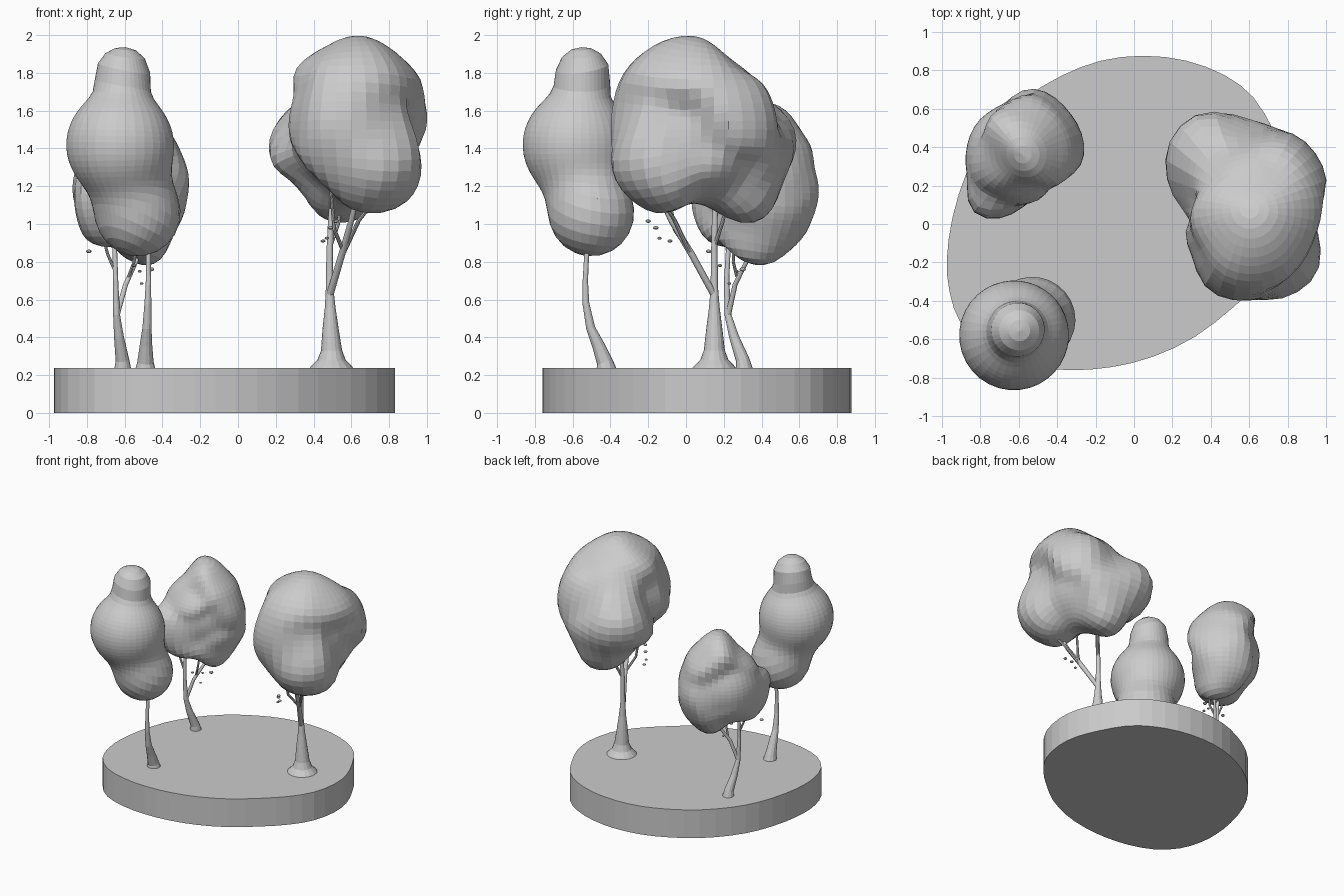
import bpy, bmesh, math, random
from mathutils import Vector

random.seed(3)


def finish(bm, name):
    bmesh.ops.recalc_face_normals(bm, faces=bm.faces)
    me = bpy.data.meshes.new(name)
    bm.to_mesh(me)
    bm.free()
    ob = bpy.data.objects.new(name, me)
    bpy.context.collection.objects.link(ob)
    return ob


def shaped_sphere(name, centre, radius_of):
    """Sphere whose radius varies with direction."""
    c = Vector(centre)
    bm = bmesh.new()
    bmesh.ops.create_uvsphere(bm, u_segments=36, v_segments=30, radius=1)
    for v in bm.verts:
        d = v.co.normalized()
        v.co = c + d * radius_of(c, d)
    return finish(bm, name)


def lumpy_crown(name, centre, tips, sharp=15):
    """Crown blended smoothly through a few surface points."""
    rel = [Vector(t) - Vector(centre) for t in tips]
    dirs = [r.normalized() for r in rel]
    lens = [r.length for r in rel]

    def radius_of(c, d):
        w = [math.exp(sharp * (d.dot(n) - 1)) for n in dirs]
        return sum(a * l for a, l in zip(w, lens)) / sum(w)

    # counteract the averaging so the surface really reaches the points
    for _ in range(3):
        err = [r.length - radius_of(None, n) for r, n in zip(rel, dirs)]
        lens = [l + 0.6 * e for l, e in zip(lens, err)]
    return shaped_sphere(name, centre, radius_of)


def ball_crown(name, centre, balls, k=30):
    """Crown wrapped onto a soft union of (x, y, z, radius) balls."""
    balls = [(Vector(b[:3]), b[3]) for b in balls]

    def radius_of(c, d):
        t = 1.0
        for _ in range(80):
            p = c + d * t
            t += math.log(sum(math.exp(-k * ((p - b).length - r)) for b, r in balls)) / k
        return t

    return shaped_sphere(name, centre, radius_of)


def limb(name, points, sides=12):
    """Tapered tube through (x, y, z, radius) points."""
    bm = bmesh.new()
    ps = [Vector(p[:3]) for p in points]
    rings = []
    for i, p in enumerate(ps):
        d = (ps[min(i + 1, len(ps) - 1)] - ps[max(i - 1, 0)]).normalized()
        if i == 0:
            d = Vector((0, 0, 1))
        u = Vector((0, 1, 0)).cross(d).normalized()
        w = d.cross(u)
        rings.append([bm.verts.new(p + points[i][3] * (u * math.cos(a) + w * math.sin(a)))
                      for a in (2 * math.pi * j / sides for j in range(sides))])
    for a, b in zip(rings, rings[1:]):
        for j in range(sides):
            bm.faces.new((a[j], a[(j + 1) % sides], b[(j + 1) % sides], b[j]))
    bm.faces.new(rings[0])
    bm.faces.new(rings[-1])
    return finish(bm, name)


def leaves(name, spots):
    """Small flattened loose leaves."""
    bm = bmesh.new()
    for s in spots:
        made = bmesh.ops.create_icosphere(bm, subdivisions=2, radius=1)["verts"]
        r = random.uniform(0.01, 0.018)
        for v in made:
            v.co = Vector(s) + Vector((v.co.x * r, v.co.y * r, v.co.z * r * 0.65))
    return finish(bm, name)


# Island slab: irregular rounded outline, extruded
outline = [(0.05, 0.875), (0.27, 0.85), (0.47, 0.775), (0.62, 0.66), (0.73, 0.48),
           (0.81, 0.29), (0.83, 0.1), (0.785, -0.11), (0.675, -0.28), (0.52, -0.43),
           (0.32, -0.585), (0.1, -0.69), (-0.12, -0.745), (-0.34, -0.76), (-0.56, -0.735),
           (-0.76, -0.66), (-0.9, -0.52), (-0.96, -0.35), (-0.973, -0.18), (-0.945, 0.03),
           (-0.87, 0.27), (-0.75, 0.47), (-0.58, 0.645), (-0.38, 0.77), (-0.17, 0.85)]
n = len(outline)
pts = []
for i in range(n):
    a, b, c, d = (Vector(outline[(i + j) % n]) for j in (-1, 0, 1, 2))
    pts += [b, (b + c) * 0.5625 - (a + d) * 0.0625]
bm = bmesh.new()
face = bm.faces.new([bm.verts.new((p.x, p.y, 0)) for p in pts])
ext = bmesh.ops.extrude_face_region(bm, geom=[face])["geom"]
for v in ext:
    if isinstance(v, bmesh.types.BMVert):
        v.co.z = 0.238
if not any(f.calc_center_median().z < 0.01 for f in bm.faces):
    bm.faces.new([v for v in bm.verts if v.co.z < 0.01])
finish(bm, "island_base")

# Large tree on the right
lumpy_crown("large_tree_crown", (0.6, 0.08, 1.5), [
    (0.67, 0, 2.0), (0.84, 0.05, 1.9), (0.42, 0, 1.91), (0.6, -0.28, 1.86),
    (0.62, 0.24, 1.87), (0.43, -0.36, 1.62), (0.6, -0.4, 1.5), (0.8, -0.32, 1.48),
    (0.84, -0.37, 1.24), (0.94, -0.22, 1.25), (0.92, 0, 1.45), (0.94, 0.34, 1.62),
    (0.83, 0.46, 1.6), (0.62, 0.46, 1.58), (0.61, 0.52, 1.28), (0.4, 0.57, 1.36),
    (0.21, 0.5, 1.42), (0.18, 0.38, 1.4), (0.29, 0.15, 1.55), (0.31, -0.15, 1.6),
    (0.5, -0.32, 1.28), (0.41, 0, 1.24), (0.33, 0.3, 1.2), (0.5, 0.4, 1.02),
    (0.6, 0.1, 1.1), (0.75, -0.26, 1.12), (0.83, 0.2, 1.22), (0.34, 0.3, 1.68)])
limb("large_tree_trunk", [
    (0.495, 0.15, 0.23, 0.122), (0.495, 0.15, 0.25, 0.105), (0.495, 0.15, 0.28, 0.075),
    (0.495, 0.15, 0.33, 0.056), (0.49, 0.15, 0.45, 0.042), (0.488, 0.15, 0.56, 0.028),
    (0.485, 0.15, 0.66, 0.02), (0.485, 0.15, 0.85, 0.017), (0.5, 0.155, 1.2, 0.014)], 16)
limb("large_tree_branch_front", [
    (0.485, 0.15, 0.62, 0.02), (0.55, 0.03, 0.84, 0.018), (0.6, -0.08, 1.02, 0.015),
    (0.64, -0.16, 1.2, 0.013)])
limb("large_tree_twig_left", [(0.56, 0.02, 0.85, 0.012), (0.51, -0.06, 0.97, 0.01),
                              (0.49, -0.1, 1.2, 0.008)], 8)
limb("large_tree_twig_right", [(0.56, 0.02, 0.85, 0.013), (0.64, -0.06, 1.02, 0.011),
                               (0.75, -0.15, 1.16, 0.009)], 8)
limb("large_tree_twig_back", [(0.487, 0.15, 0.88, 0.012), (0.53, 0.19, 1.0, 0.01),
                              (0.56, 0.24, 1.18, 0.008)], 8)
leaves("large_tree_leaves", [(0.47, -0.14, 0.925), (0.52, -0.2, 1.015), (0.45, -0.085, 0.91),
                             (0.49, -0.16, 0.98)])

# Small tree at the back left
lumpy_crown("small_tree_crown", (-0.58, 0.36, 1.2), [
    (-0.56, 0.43, 1.65), (-0.71, 0.29, 1.5), (-0.4, 0.4, 1.52), (-0.5, 0.58, 1.5),
    (-0.27, 0.37, 1.3), (-0.36, 0.59, 1.28), (-0.5, 0.69, 1.1), (-0.71, 0.61, 1.2),
    (-0.83, 0.5, 1.25), (-0.86, 0.26, 1.1), (-0.82, 0.08, 1.03), (-0.7, 0.04, 1.06),
    (-0.55, 0.11, 1.15), (-0.4, 0.22, 1.18), (-0.6, 0.14, 1.38), (-0.34, 0.43, 0.94),
    (-0.45, 0.38, 0.77), (-0.5, 0.55, 0.87), (-0.71, 0.18, 0.88), (-0.61, 0.3, 0.88),
    (-0.76, 0.45, 0.97), (-0.36, 0.3, 1.0)])
limb("small_tree_trunk", [
    (-0.61, 0.31, 0.23, 0.045), (-0.612, 0.3, 0.28, 0.036), (-0.63, 0.255, 0.4, 0.026),
    (-0.643, 0.222, 0.52, 0.018), (-0.648, 0.215, 0.7, 0.014), (-0.655, 0.23, 0.98, 0.011)])
limb("small_tree_branch", [(-0.643, 0.222, 0.51, 0.015), (-0.595, 0.26, 0.68, 0.013),
                           (-0.54, 0.32, 0.8, 0.011), (-0.5, 0.36, 0.92, 0.01)])
limb("small_tree_twig_left", [(-0.646, 0.218, 0.74, 0.009), (-0.69, 0.22, 0.84, 0.008),
                              (-0.72, 0.21, 0.95, 0.007)], 8)
limb("small_tree_twig_back", [(-0.58, 0.27, 0.72, 0.009), (-0.55, 0.25, 0.8, 0.008),
                              (-0.53, 0.26, 0.95, 0.007)], 8)
leaves("small_tree_leaves", [(-0.79, 0.12, 0.855), (-0.52, 0.27, 0.75), (-0.51, 0.23, 0.685),
                             (-0.46, 0.3, 0.76), (-0.55, 0.18, 0.78)])

# Tall narrow tree at the front left
ball_crown("tall_tree_crown", (-0.595, -0.555, 1.4), [
    (-0.61, -0.545, 1.795, 0.142), (-0.625, -0.58, 1.42, 0.285), (-0.53, -0.5, 1.055, 0.225),
    (-0.615, -0.56, 1.64, 0.13), (-0.575, -0.54, 1.22, 0.2)])
limb("tall_tree_trunk", [
    (-0.49, -0.42, 0.23, 0.054), (-0.49, -0.43, 0.27, 0.043), (-0.487, -0.465, 0.36, 0.033),
    (-0.482, -0.505, 0.45, 0.024), (-0.477, -0.53, 0.58, 0.018), (-0.474, -0.533, 0.7, 0.014),
    (-0.475, -0.52, 0.95, 0.012)])
leaves("tall_tree_leaves", [(-0.33, -0.47, 1.13)])
